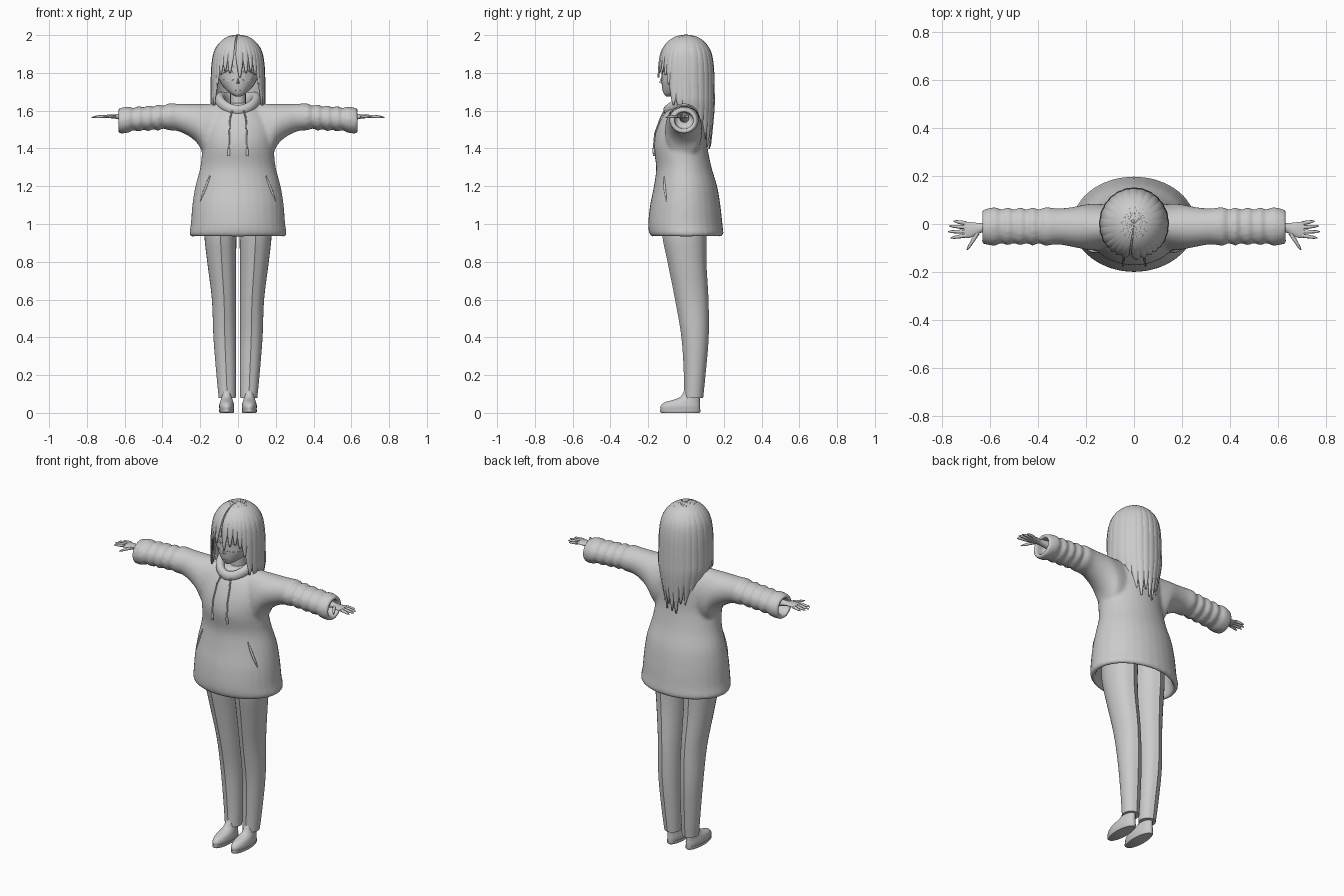
import bpy, bmesh, math
from math import sin, cos, pi, radians

if "Cube" in bpy.data.objects:
    bpy.data.objects.remove(bpy.data.objects["Cube"])

GREY = (0.6, 0.6, 0.6, 1)
mat = bpy.data.materials.new("plain_grey")
mat.use_nodes = True
mat.diffuse_color = GREY
mat.node_tree.nodes["Principled BSDF"].inputs["Base Color"].default_value = GREY


def finish(ob, angle=45):
    ob.data.materials.clear()
    ob.data.materials.append(mat)
    bpy.ops.object.select_all(action="DESELECT")
    bpy.context.view_layer.objects.active = ob
    ob.select_set(True)
    bpy.ops.object.shade_smooth_by_angle(angle=radians(angle))
    return ob


def mesh_object(name, verts, faces, angle=45):
    me = bpy.data.meshes.new(name)
    me.from_pydata(verts, [], faces)
    bm = bmesh.new()
    bm.from_mesh(me)
    bmesh.ops.recalc_face_normals(bm, faces=bm.faces)
    bm.to_mesh(me)
    bm.free()
    ob = bpy.data.objects.new(name, me)
    bpy.context.collection.objects.link(ob)
    return finish(ob, angle)


def smooth_rows(rows, steps):
    """Catmull-Rom resampling of a short table."""
    out = []
    last = len(rows) - 1
    for i in range(last):
        p = [rows[max(0, min(last, i + k))] for k in (-1, 0, 1, 2)]
        for s in range(steps):
            t = s / steps
            out.append(tuple(b + .5 * t * (c - a + t * (2*a - 5*b + 4*c - d + t * (3*(b - c) + d - a)))
                             for a, b, c, d in zip(*p)))
    return out + [rows[-1]]


def loft(name, rows, axis="z", sides=32, steps=4, ridge=0, flip=1, angle=45):
    """Rows hold (position, a_min, a_max, b_min, b_max) of elliptical sections."""
    verts, faces = [], []
    rings = smooth_rows(rows, steps)
    for t, a0, a1, b0, b1 in rings:
        for k in range(sides):
            q = 2 * pi * k / sides
            a = (a0 + a1) / 2 + (a1 - a0) / 2 * cos(q)
            peak = 1 + ridge * (4 * k % sides == 0 and abs(sin(q)) > .9)
            b = (b0 + b1) / 2 + (b1 - b0) / 2 * sin(q) * peak
            verts.append((flip * a, b, t) if axis == "z" else (flip * t, a, b))
    for i in range(len(rings) - 1):
        for k in range(sides):
            j = (k + 1) % sides
            faces.append((i*sides + k, i*sides + j, (i+1)*sides + j, (i+1)*sides + k))
    faces += [tuple(range(sides)), tuple(range(len(verts) - sides, len(verts)))]
    return mesh_object(name, verts, faces, angle)


def front_y(rows, x, z):
    """Depth of the front of a z loft at the given x and z."""
    t, a0, a1, b0, b1 = min(smooth_rows(rows, 16), key=lambda r: abs(r[0] - z))
    u = min(1, abs(x) / a1)
    return (b0 + b1) / 2 - (b1 - b0) / 2 * math.sqrt(1 - u * u)


def tube(name, pts, radii, depth=1):
    cu = bpy.data.curves.new(name, "CURVE")
    cu.dimensions = "3D"
    cu.bevel_depth, cu.bevel_resolution, cu.use_fill_caps = depth, 2, True
    sp = cu.splines.new("POLY")
    sp.points.add(len(pts) - 1)
    for p, co, r in zip(sp.points, pts, radii):
        p.co, p.radius = (*co, 1), r
    ob = bpy.data.objects.new(name, cu)
    bpy.context.collection.objects.link(ob)
    bpy.ops.object.select_all(action="DESELECT")
    bpy.context.view_layer.objects.active = ob
    ob.select_set(True)
    bpy.ops.object.convert(target="MESH")
    return finish(bpy.context.object)


# Hoodie: body and sleeves with hollow hems, fused into one cloth surface
body = [(1.64, -.09, .09, -.06, .09), (1.60, -.14, .14, -.105, .095), (1.54, -.18, .18, -.14, .105),
        (1.47, -.19, .19, -.165, .11), (1.4, -.19, .19, -.172, .115), (1.3, -.2, .2, -.158, .135),
        (1.2, -.226, .226, -.17, .165), (1.1, -.242, .242, -.19, .182), (1.0, -.25, .25, -.2, .193),
        (.945, -.257, .257, -.192, .197)]
inside = [(.945, -.228, .228, -.165, .17), (1.1, -.21, .21, -.16, .155)]
hoodie = loft("hoodie", body + inside)
sleeve = [(.1, -.1, .08, 1.33, 1.64), (.17, -.11, .085, 1.35, 1.637), (.21, -.105, .08, 1.42, 1.636),
          (.26, -.095, .07, 1.465, 1.636), (.32, -.085, .065, 1.492, 1.637)]
for i in range(9):
    fold = .006 * (-1) ** i
    sleeve.append((.37 + .026*i, -.085 - fold, .065 + fold, 1.502 - .0015*i - fold, 1.632 - .002*i + fold))
sleeve += [(.62, -.085, .062, 1.478, 1.615), (.632, -.08, .057, 1.483, 1.61),
           (.632, -.062, .04, 1.5, 1.594), (.57, -.06, .04, 1.505, 1.594)]
sleeves = [loft("sleeve", sleeve, "x", flip=s) for s in (1, -1)]
bpy.ops.object.select_all(action="DESELECT")
for ob in sleeves + [hoodie]:
    ob.select_set(True)
bpy.context.view_layer.objects.active = hoodie
bpy.ops.object.join()
fuse = hoodie.modifiers.new("fuse", "REMESH")
fuse.mode, fuse.voxel_size, fuse.use_smooth_shade = "VOXEL", .009, True
relax = hoodie.modifiers.new("relax", "SMOOTH")
relax.factor, relax.iterations = .5, 8

# Hood folded around the neck, low at the front and full at the back
verts, faces, N, M = [], [], 48, 14
for i in range(N):
    a = 2 * pi * i / N
    back = (1 + sin(a)) / 2
    for k in range(M):
        q = 2 * pi * k / M
        r = .096 + (.022 + .008 * back) * cos(q)
        z = 1.602 + .045 * back + .03 * cos(a) ** 2 + (.028 + .02 * back) * sin(q)
        verts.append((r * cos(a), (r + .012) * sin(a) + .01, z))
        faces.append((i*M + k, i*M + (k+1) % M, (i+1) % N*M + (k+1) % M, (i+1) % N*M + k))
mesh_object("hood", verts, faces)

for side, s in (("left", 1), ("right", -1)):
    # Drawstrings and pocket openings
    path = [(.03, 1.6, .012), (.042, 1.56, .009), (.046, 1.48, .006), (.048, 1.4, .005),
            (.048, 1.395, .005), (.048, 1.36, .006)]
    tube(side + "_drawstring", [(s*x, front_y(body, x, z) - g, z) for x, z, g in path],
         [.004, .004, .004, .004, .007, .007])
    slit = [(.145 + .055 * t, 1.26 - .14 * t) for t in (0, .25, .5, .75, 1)]
    tube(side + "_pocket_edge", [(s*x, front_y(body, x, z) + .001, z) for x, z in slit],
         [.002, .006, .007, .006, .002])

    # Trouser legs with a pressed crease front and back
    leg = [(1.12, .005, .17, -.12, .11), (.95, .008, .178, -.12, .103), (.8, .01, .163, -.092, .102),
           (.6, .01, .138, -.053, .114), (.4, .01, .13, -.02, .116), (.2, .01, .114, -.008, .1),
           (.08, .012, .102, -.008, .088)]
    loft(side + "_trouser_leg", leg, flip=s, ridge=.06, angle=25)

    # Shoe with sole
    loft(side + "_sole", [(0, .024, .096, -.13, .07), (.006, .02, .1, -.138, .076),
                          (.018, .02, .1, -.138, .076)], flip=s, steps=1)
    loft(side + "_shoe", [(.018, .022, .098, -.135, .074), (.035, .02, .1, -.135, .074),
                          (.055, .024, .096, -.115, .073), (.07, .029, .091, -.065, .073),
                          (.085, .032, .088, -.03, .073), (.12, .034, .084, -.008, .072)], flip=s)

    # Forearm, palm and fingers
    loft(side + "_hand", [(.56, -.035, .02, 1.535, 1.59), (.63, -.035, .005, 1.553, 1.583),
                          (.655, -.045, .005, 1.558, 1.58), (.685, -.058, .008, 1.561, 1.579),
                          (.708, -.056, .008, 1.563, 1.577)], "x", sides=16, flip=s)
    fingers = [("little", .7, .003, .752, .012), ("ring", .7, -.014, .77, -.008),
               ("middle", .7, -.032, .775, -.032), ("index", .7, -.048, .764, -.058),
               ("thumb", .652, -.038, .696, -.108)]
    for label, x0, y0, x1, y1 in fingers:
        pts = [(s * (x0 + (x1 - x0)*t), y0 + (y1 - y0)*t, 1.57 - .006*t*t) for t in (0, .4, .8, 1)]
        tube(f"{side}_{label}_finger", pts, [.0085, .008, .006, .002])

# Head, neck and nose
face = [(1.675, -.012, .012, -.105, -.07), (1.69, -.04, .04, -.118, -.02), (1.72, -.073, .073, -.126, .05),
        (1.76, -.098, .098, -.13, .09), (1.81, -.112, .112, -.129, .115), (1.87, -.115, .115, -.125, .12),
        (1.93, -.09, .09, -.095, .095), (1.96, -.03, .03, -.04, .04)]
loft("head", face)
loft("neck", [(1.56, -.055, .055, -.05, .055), (1.62, -.042, .042, -.042, .045),
              (1.74, -.042, .042, -.045, .05)], sides=20)
mesh_object("nose", [(-.01, -.126, 1.742), (.01, -.126, 1.742), (0, -.126, 1.785), (0, -.143, 1.75)],
            [(0, 1, 3), (1, 2, 3), (2, 0, 3), (0, 2, 1)], 80)


def on_face(x, z, lift=.002):
    return (x, front_y(face, x, z) - lift, z)


# Eyes, lashes, brows and mouth lie on the face
for side, s in (("left", 1), ("right", -1)):
    rim = [(s * (.053 + .017 * cos(k*pi/8)), 1.785 + .021 * sin(k*pi/8)) for k in range(16)]
    verts = [on_face(s * .053, 1.785)] + [on_face(x, z, .003) for x, z in rim]
    mesh_object(side + "_iris", verts, [(0, k + 1, (k + 1) % 16 + 1) for k in range(16)])
    arcs = [("upper_lash", 1.795, .016, .004), ("lower_lash", 1.765, -.005, .0015), ("brow", 1.833, .01, .002)]
    for label, z, rise, r in arcs:
        pts = [on_face(s * (.052 + .033*u), z + rise * (1 - u*u)) for u in (-1, -.6, -.2, .2, .6, 1)]
        tube(f"{side}_{label}", pts, [r * .3, r, r, r, r, r * .5])
tube("mouth", [on_face(x, 1.708 - 9 * x * x, .001) for x in (-.016, -.008, 0, .008, .016)],
     [.001, .002, .002, .002, .001])

# Hair: tapering locks that run from the crown over one head-shaped profile
crown = [(2.0, .004), (1.992, .34), (1.97, .6), (1.94, .78), (1.9, .9), (1.85, .96), (1.8, .985),
         (1.7, 1), (1.62, 1), (1.5, .93), (1.38, .84)]
profile = smooth_rows(crown, 4)


def hair_scale(z):
    for (z0, r0), (z1, r1) in zip(profile, profile[1:]):
        if z >= z1:
            return r0 + (r1 - r0) * (z0 - z) / (z0 - z1)
    return profile[-1][1]


def lock(name, angle, width, tip, taper=.14, grow=1.0, bulge=.035, cols=8):
    """Angle in degrees from the back (+y), positive toward +x."""
    rows, verts, faces = 30, [], []
    for i in range(rows + 1):
        z = 2.0 - (2.0 - tip) * (i / rows) ** 1.5
        thin = min(1, max(.03, (z - tip) / taper)) ** .7
        for k in range(cols + 1):
            u = 2 * k / cols - 1
            a = radians(angle + width * u * thin)
            r = hair_scale(z) * grow * (1 + bulge * (1 - u * u) * min(1, (2 - z) * 12))
            tuck = min(1, .72 + max(0, z - 1.4) * 1.1)
            verts.append((.138 * r * sin(a) * tuck, .144 * r * cos(a), z - (1 - grow) * .15))
    w = cols + 1
    for i in range(rows):
        for k in range(cols):
            faces.append((i*w + k, i*w + k + 1, (i+1)*w + k + 1, (i+1)*w + k))
    ob = mesh_object(name, verts, faces, 60)
    solid = ob.modifiers.new("thickness", "SOLIDIFY")
    solid.thickness, solid.offset = .006, 0


lock("hair_cap", 0, 180, 1.87, .001, .955, 0, 40)
lock("hair_under_layer", 0, 100, 1.6, .001, .965, 0, 32)
for i in range(9):
    lock(f"back_lock_{i}", -56 + 14 * i, 10, 1.385 + .025 * (i % 3) + .012 * abs(i - 4))
for s, side in ((1, "left"), (-1, "right")):
    for i, (a, w, tip) in enumerate([(72, 13, 1.52), (88, 12, 1.57), (103, 11, 1.6), (117, 10, 1.63),
                                     (129, 8, 1.74), (139, 8, 1.79), (150, 8, 1.81), (162, 8, 1.8)]):
        lock(f"{side}_side_lock_{i}", s * a, w, tip, .1)
lock("middle_fringe_lock", 176, 9, 1.775, .12)
